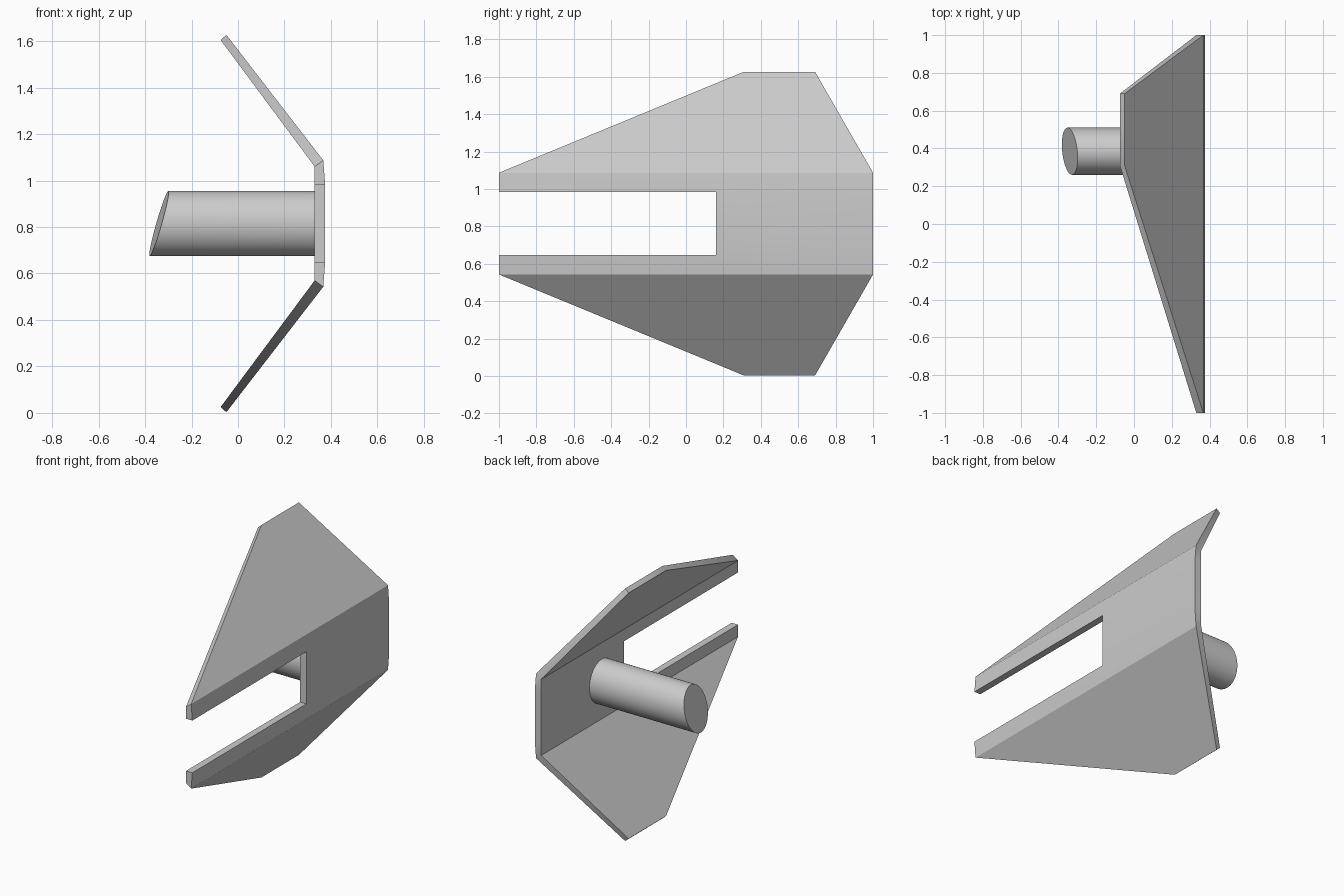
import bpy, bmesh
from math import cos, sin, tau

cube = bpy.data.objects.get("Cube")
if cube:
    bpy.data.objects.remove(cube, do_unlink=True)

MID_Z = 0.815

grey = bpy.data.materials.new("plain grey")
grey.use_nodes = True
colour = (0.6, 0.6, 0.6, 1)
grey.diffuse_color = colour
grey.node_tree.nodes["Principled BSDF"].inputs["Base Color"].default_value = colour


def add_object(name, bm):
    bmesh.ops.recalc_face_normals(bm, faces=bm.faces)
    mesh = bpy.data.meshes.new(name)
    bm.to_mesh(mesh)
    bm.free()
    mesh.materials.append(grey)
    obj = bpy.data.objects.new(name, mesh)
    bpy.context.collection.objects.link(obj)
    bpy.ops.object.select_all(action='DESELECT')
    obj.select_set(True)
    bpy.context.view_layer.objects.active = obj
    bpy.ops.object.shade_smooth_by_angle(angle=0.52)
    return obj


# Folded wing panel: rows run from the tip to the slot, then mirror downwards.
# Each row: outer (x, height), inner (x, height), y positions along the row.
half = [
    ((-0.05, 0.812), (-0.075, 0.79), (0.31, 0.5, 0.69)),
    ((0.367, 0.272), (0.33, 0.245), (-1, 0.16, 1)),
    ((0.375, 0.168), (0.33, 0.168), (-1, 0.16, 1)),
]
rows = [(1, r) for r in half] + [(-1, r) for r in reversed(half)]

bm = bmesh.new()
layers = []
for side in (0, 1):
    layers.append([[bm.verts.new((r[side][0], y, MID_Z + s * r[side][1])) for y in r[2]]
                   for s, r in rows])
cells = [(i, j) for i in range(5) for j in range(2) if (i, j) != (2, 0)]
for grid in layers:
    for i, j in cells:
        bm.faces.new((grid[i][j], grid[i][j + 1], grid[i + 1][j + 1], grid[i + 1][j]))

# Close the rim between the outer and inner skins
twin = {a: b for go, gi in zip(*layers) for a, b in zip(go, gi)}
rim = [e for e in bm.edges if e.is_boundary and e.verts[0] in twin]
for e in rim:
    a, b = e.verts
    bm.faces.new((a, b, twin[b], twin[a]))
add_object("wing_panel", bm)

# Mounting post: oval tube with a slanted free end
bm = bmesh.new()
root, end = [], []
SEGMENTS = 48
for k in range(SEGMENTS):
    c, s = cos(tau * k / SEGMENTS), sin(tau * k / SEGMENTS)
    y, z = 0.385 + 0.125 * c, MID_Z + 0.14 * s
    root.append(bm.verts.new((0.33, y, z)))
    end.append(bm.verts.new((-0.34 + 0.04 * s - 0.012 * c, y, z)))
for k in range(SEGMENTS):
    n = (k + 1) % SEGMENTS
    bm.faces.new((root[k], root[n], end[n], end[k]))
bm.faces.new(root)
bm.faces.new(end)
add_object("mounting_post", bm)
